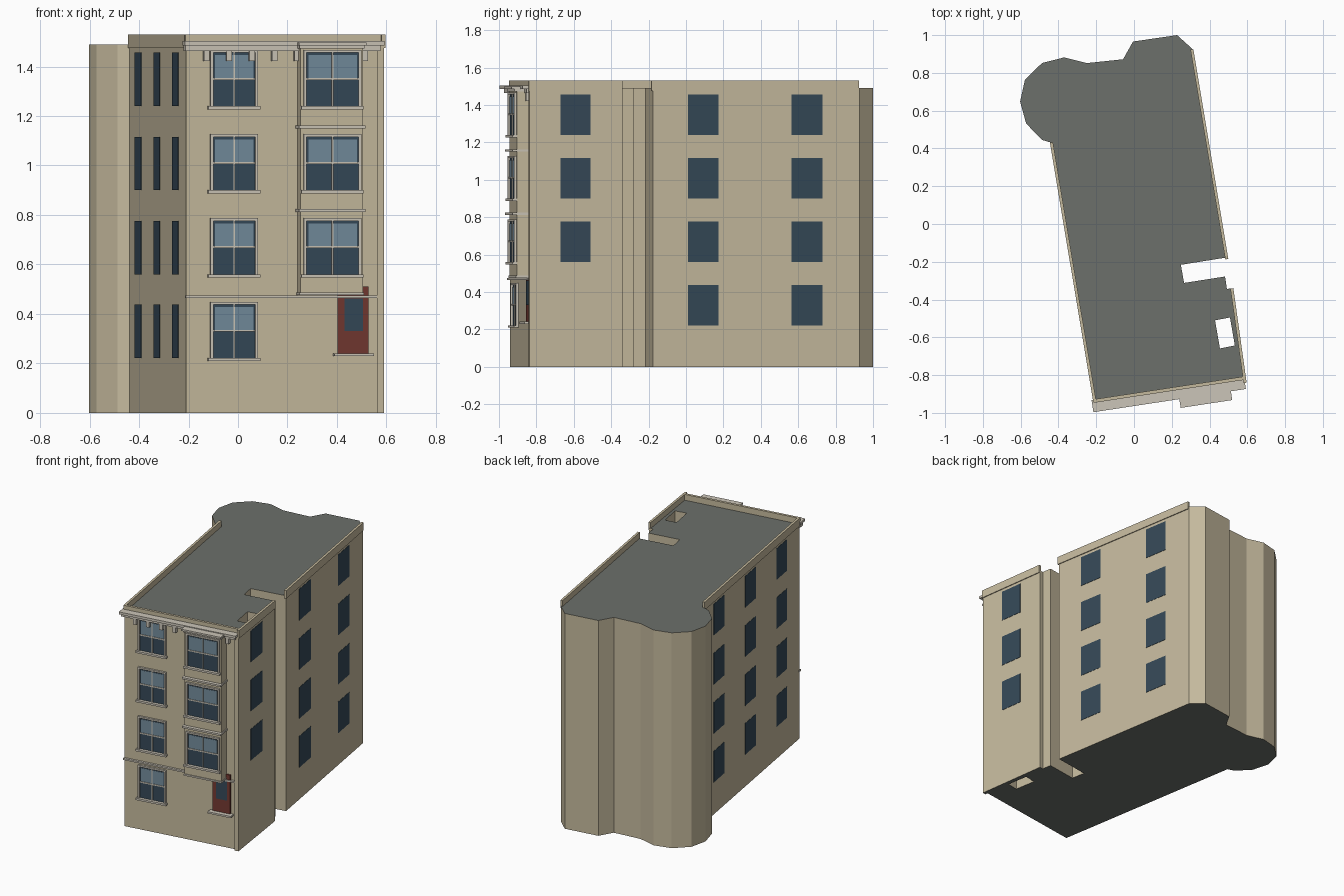
import bpy, bmesh
from mathutils import Vector

if "Cube" in bpy.data.objects:
    bpy.data.objects.remove(bpy.data.objects["Cube"])


def material(name, rgb):
    m = bpy.data.materials.new(name)
    m.diffuse_color = (*rgb, 1)
    m.use_nodes = True
    m.node_tree.nodes["Principled BSDF"].inputs["Base Color"].default_value = m.diffuse_color
    return m


WALL = material("stone_wall", (0.56, 0.49, 0.34))
ROOF = material("roof_grey", (0.15, 0.16, 0.145))
TRIM = material("pale_trim", (0.60, 0.56, 0.48))
DARK = material("dark_glass", (0.035, 0.065, 0.095))
LIGHT = material("light_glass", (0.17, 0.26, 0.33))
RED = material("door_red", (0.17, 0.04, 0.03))


def finish(name, bm, mats):
    bmesh.ops.recalc_face_normals(bm, faces=bm.faces[:])
    me = bpy.data.meshes.new(name)
    bm.to_mesh(me)
    bm.free()
    for m in mats:
        me.materials.append(m)
    ob = bpy.data.objects.new(name, me)
    bpy.context.collection.objects.link(ob)
    return ob


def wall_box(name, wall, a, b, z0, z1, d0, d1, mat):
    """Box on a wall line; a..b are x (front) or y (sides) read at its outer face."""
    p, q, axis = Vector(wall[0]), Vector(wall[1]), wall[2]
    u = (q - p).normalized()
    n = Vector((u.y, -u.x))
    bm = bmesh.new()
    s = [(v - p[axis] - n[axis] * d1) / u[axis] for v in (a, b)]
    base = [bm.verts.new((*(p + u * t + n * d), z0))
            for t, d in ((s[0], d0), (s[1], d0), (s[1], d1), (s[0], d1))]
    f = bm.faces.new(base)
    ext = bmesh.ops.extrude_face_region(bm, geom=[f])
    bmesh.ops.translate(bm, vec=(0, 0, z1 - z0),
                        verts=[v for v in ext["geom"] if isinstance(v, bmesh.types.BMVert)])
    return finish(name, bm, [mat])


# Wall lines, counter-clockwise, with the axis used for measuring along them
FRONT = ((-0.21, -0.94), (0.565, -0.822), 0)
RIGHT_A = ((0.59, -0.838), (0.52, -0.34), 1)
RIGHT_B = ((0.492, -0.177), (0.308, 0.928), 1)
LEFT = ((-0.439, 0.431), (-0.21, -0.94), 1)

# Main block: irregular footprint with a corner pilaster, side slot and light shaft
outline = [(-0.21, -0.94), (0.565, -0.822), (0.562, -0.843), (0.59, -0.838),
           (0.52, -0.34), (0.492, -0.344), (0.482, -0.278), (0.265, -0.312), (0.248, -0.216),
           (0.492, -0.177), (0.308, 0.928), (0.228, 1.0), (-0.005, 0.966), (-0.058, 0.872),
           (-0.249, 0.852), (-0.37, 0.882), (-0.487, 0.852), (-0.577, 0.765),
           (-0.603, 0.648), (-0.571, 0.532), (-0.487, 0.445), (-0.439, 0.431)]
shaft = [(0.429, -0.51), (0.508, -0.495), (0.534, -0.643), (0.455, -0.659)]
bm = bmesh.new()
edges = []
for loop in (outline, shaft):
    vs = [bm.verts.new((x, y, 0)) for x, y in loop]
    edges += [bm.edges.new((vs[i - 1], vs[i])) for i in range(len(vs))]
bmesh.ops.triangle_fill(bm, use_beauty=True, use_dissolve=False, edges=edges)
ext = bmesh.ops.extrude_face_region(bm, geom=bm.faces[:], use_keep_orig=True)
bmesh.ops.translate(bm, vec=(0, 0, 1.49),
                    verts=[v for v in ext["geom"] if isinstance(v, bmesh.types.BMVert)])
for f in bm.faces:
    f.normal_update()
    f.material_index = 1 if abs(f.normal.z) > 0.5 else 0
finish("main_block", bm, [WALL, ROOF])

# Parapets
wall_box("parapet_front", FRONT, -0.213, 0.594, 1.475, 1.53, -0.012, 0.006, WALL)
wall_box("parapet_right_front", RIGHT_A, -0.84, -0.34, 1.475, 1.53, -0.01, 0.006, WALL)
wall_box("parapet_right_back", RIGHT_B, -0.185, 0.925, 1.475, 1.53, -0.01, 0.006, WALL)
wall_box("parapet_left", LEFT, 0.431, -0.94, 1.475, 1.53, -0.01, 0.006, WALL)

# Flat side windows
FLOORS = (0.222, 0.56, 0.90, 1.24)
for i, z in enumerate(FLOORS):
    for y in (0.29, -0.16, -0.61):
        wall_box("left_window", LEFT, y, y - 0.15, z, z + 0.216, -0.004, 0.002, DARK)
    for y in (0.01, 0.565):
        wall_box("right_window", RIGHT_B, y, y + 0.165, z, z + 0.216, -0.004, 0.002, DARK)
    if i:
        wall_box("right_front_window", RIGHT_A, -0.67, -0.51, z, z + 0.216, -0.004, 0.002, DARK)


# Sash windows on the front
def sash_window(x0, x1, z, d):
    h, xm, zm = 0.216, (x0 + x1) / 2, z + 0.11

    def part(name, a, b, c, e, d1, mat):
        wall_box(name, FRONT, a, b, c, e, d - 0.004, d + d1, mat)
    part("window_glass", x0, x1, z, z + h, 0.003, DARK)
    part("window_upper_pane", x0 + 0.008, x1 - 0.008, zm, z + h - 0.01, 0.005, LIGHT)
    part("window_jamb_left", x0 - 0.011, x0, z, z + h, 0.014, TRIM)
    part("window_jamb_right", x1, x1 + 0.011, z, z + h, 0.014, TRIM)
    part("window_head", x0 - 0.011, x1 + 0.011, z + h, z + h + 0.011, 0.014, TRIM)
    part("window_mullion", xm - 0.003, xm + 0.003, z, z + h, 0.009, TRIM)
    part("window_rail", x0, x1, zm - 0.004, zm + 0.004, 0.009, TRIM)
    part("window_sill", x0 - 0.02, x1 + 0.02, z - 0.013, z, 0.024, TRIM)


BAY = 0.072
for i, z in enumerate(FLOORS):
    sash_window(-0.1, 0.07, z, 0)
    if i:
        sash_window(0.277, 0.488, z, BAY)

# Projecting bay with its string courses
wall_box("bay", FRONT, 0.252, 0.506, 0.485, 1.485, -0.01, BAY, WALL)
for z in (0.812, 1.15):
    wall_box("bay_cornice", FRONT, 0.247, 0.516, z, z + 0.012, -0.01, BAY + 0.024, TRIM)
wall_box("bay_base", FRONT, 0.248, 0.51, 0.476, 0.487, -0.01, BAY + 0.006, TRIM)
wall_box("bay_cap_lower", FRONT, 0.249, 0.512, 1.472, 1.486, -0.01, BAY + 0.015, TRIM)
wall_box("bay_cap_upper", FRONT, 0.247, 0.52, 1.486, 1.498, -0.01, BAY + 0.03, TRIM)

# Main cornice and brackets
wall_box("cornice_upper", FRONT, -0.215, 0.592, 1.486, 1.503, -0.01, 0.055, TRIM)
wall_box("cornice_lower", FRONT, -0.213, 0.575, 1.463, 1.486, -0.01, 0.032, TRIM)
for i in range(8):
    x = -0.137 + 0.0915 * i
    if not 0.27 < x < 0.47:
        wall_box("bracket", FRONT, x, x + 0.022, 1.422, 1.463, -0.005, 0.026, TRIM)

# Ground floor belt, door and step
wall_box("belt_course", FRONT, -0.211, 0.562, 0.464, 0.475, -0.01, 0.016, TRIM)
wall_box("door", FRONT, 0.403, 0.527, 0.24, 0.51, -0.01, 0.01, RED)
wall_box("door_glass", FRONT, 0.43, 0.505, 0.33, 0.462, 0, 0.012, DARK)
wall_box("door_step", FRONT, 0.39, 0.55, 0.229, 0.241, -0.01, 0.04, TRIM)
